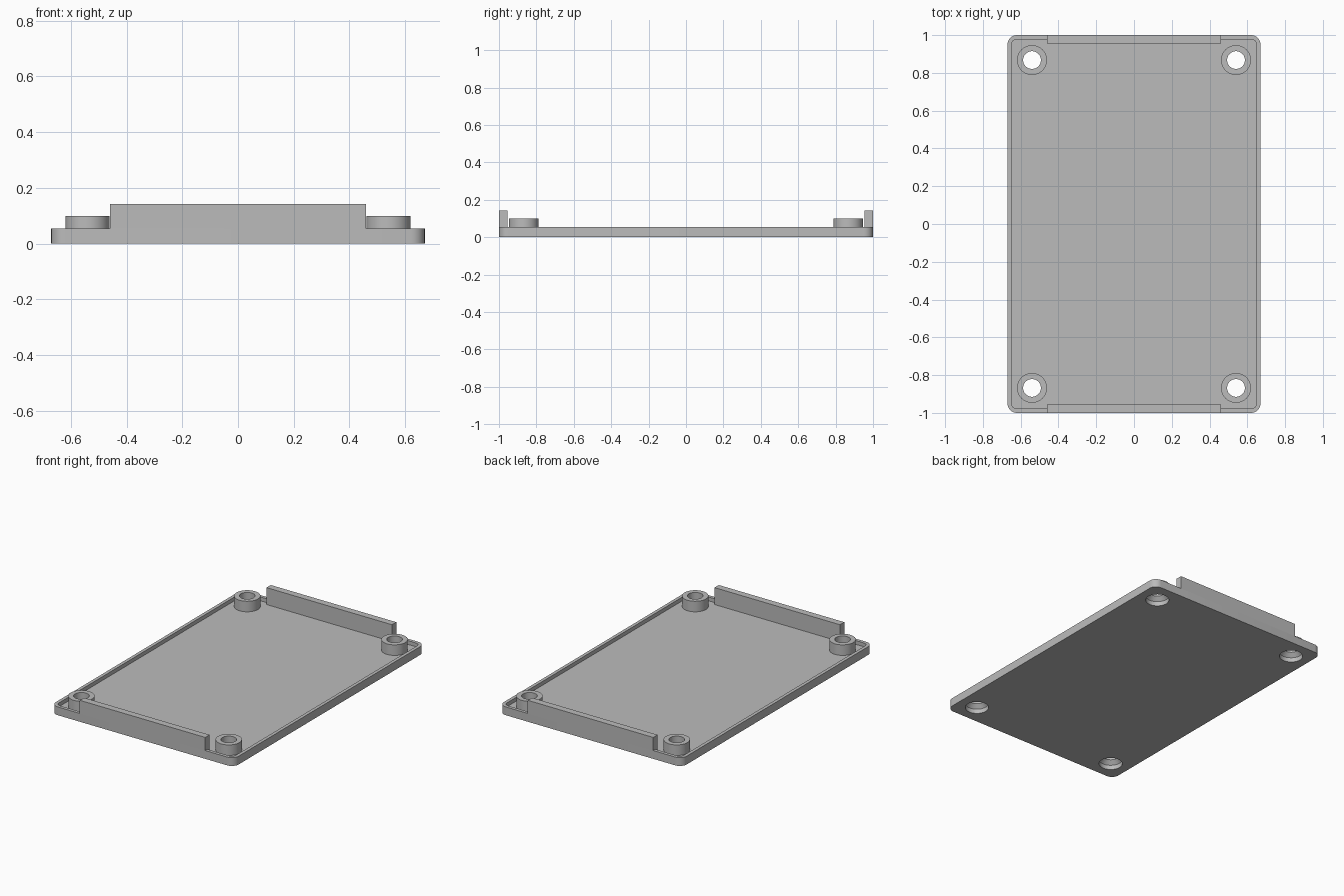
import bpy, bmesh, math

if "Cube" in bpy.data.objects:
    bpy.data.objects.remove(bpy.data.objects["Cube"])

# Main dimensions
HX, HY = 0.67, 1.0             # half width and half length
RIM, RIM_TOP, FLOOR = 0.022, 0.055, 0.03
BOSS_X, BOSS_Y = 0.54, 0.868
BOSS_R, BORE_R, SINK_R, BOSS_TOP = 0.079, 0.047, 0.072, 0.10
LIP_X, LIP_IN, LIP_TOP = 0.46, 0.955, 0.142

grey = bpy.data.materials.new("grey plastic")
grey.diffuse_color = (0.5, 0.5, 0.5, 1)
grey.use_nodes = True
grey.node_tree.nodes["Principled BSDF"].inputs["Base Color"].default_value = grey.diffuse_color


def finish(name, bm):
    bmesh.ops.recalc_face_normals(bm, faces=bm.faces)
    me = bpy.data.meshes.new(name)
    bm.to_mesh(me)
    bm.free()
    me.materials.append(grey)
    ob = bpy.data.objects.new(name, me)
    bpy.context.collection.objects.link(ob)
    return ob


def extrude(name, points, offset):
    bm = bmesh.new()
    face = bm.faces.new([bm.verts.new(p) for p in points])
    new = bmesh.ops.extrude_face_region(bm, geom=[face])["geom"]
    verts = [g for g in new if isinstance(g, bmesh.types.BMVert)]
    bmesh.ops.translate(bm, verts=verts, vec=offset)
    return finish(name, bm)


def rounded(hx, hy, r, z, seg=8):
    pts = []
    for k, (sx, sy) in enumerate([(1, 1), (-1, 1), (-1, -1), (1, -1)]):
        for i in range(seg + 1):
            a = math.pi / 2 * (k + i / seg)
            pts.append((sx * (hx - r) + r * math.cos(a),
                        sy * (hy - r) + r * math.sin(a), z))
    return pts


def circle(x, y, r, z, n=48):
    return [(x + r * math.cos(2 * math.pi * i / n),
             y + r * math.sin(2 * math.pi * i / n), z) for i in range(n)]


def smooth(ob):
    bpy.ops.object.select_all(action='DESELECT')
    ob.select_set(True)
    bpy.context.view_layer.objects.active = ob
    bpy.ops.object.shade_smooth_by_angle(angle=math.radians(30))


def cut(ob, cutter):
    mod = ob.modifiers.new("cut", 'BOOLEAN')
    mod.operation, mod.solver, mod.object = 'DIFFERENCE', 'EXACT', cutter
    cutter.hide_render = True
    bpy.context.view_layer.objects.active = ob
    bpy.ops.object.modifier_apply(modifier=mod.name)
    bpy.data.objects.remove(cutter)


# Shallow tray with a thin raised rim
tray = extrude("tray", rounded(HX, HY, 0.05, 0), (0, 0, RIM_TOP))
cut(tray, extrude("cavity_cutter",
                  rounded(HX - RIM, HY - RIM, 0.028, FLOOR), (0, 0, 0.2)))

corners = [(sx * BOSS_X, sy * BOSS_Y) for sx in (-1, 1) for sy in (-1, 1)]
for x, y in corners:
    # Wide screw-head opening through the floor
    cut(tray, extrude("hole_cutter", circle(x, y, SINK_R, -0.1), (0, 0, 0.3)))

    # Round boss with a narrow bore that flares out underneath
    bm = bmesh.new()
    profile = [(SINK_R, FLOOR), (BOSS_R, FLOOR), (BOSS_R, BOSS_TOP),
               (BORE_R, BOSS_TOP), (BORE_R, 0.055)]
    rings = [[bm.verts.new(p) for p in circle(x, y, r, z)] for r, z in profile]
    for a, b in zip(rings, rings[1:] + rings[:1]):
        for i in range(len(a)):
            j = (i + 1) % len(a)
            bm.faces.new((a[i], a[j], b[j], b[i]))
    smooth(finish("screw_boss", bm))
smooth(tray)

# Upright lips on the two short ends, stepped over the rim
step = [(HY, RIM_TOP), (HY, LIP_TOP), (LIP_IN, LIP_TOP),
        (LIP_IN, FLOOR), (HY - RIM, FLOOR), (HY - RIM, RIM_TOP)]
for name, s in (("front_lip", -1), ("back_lip", 1)):
    extrude(name, [(-LIP_X, s * y, z) for y, z in step], (2 * LIP_X, 0, 0))
